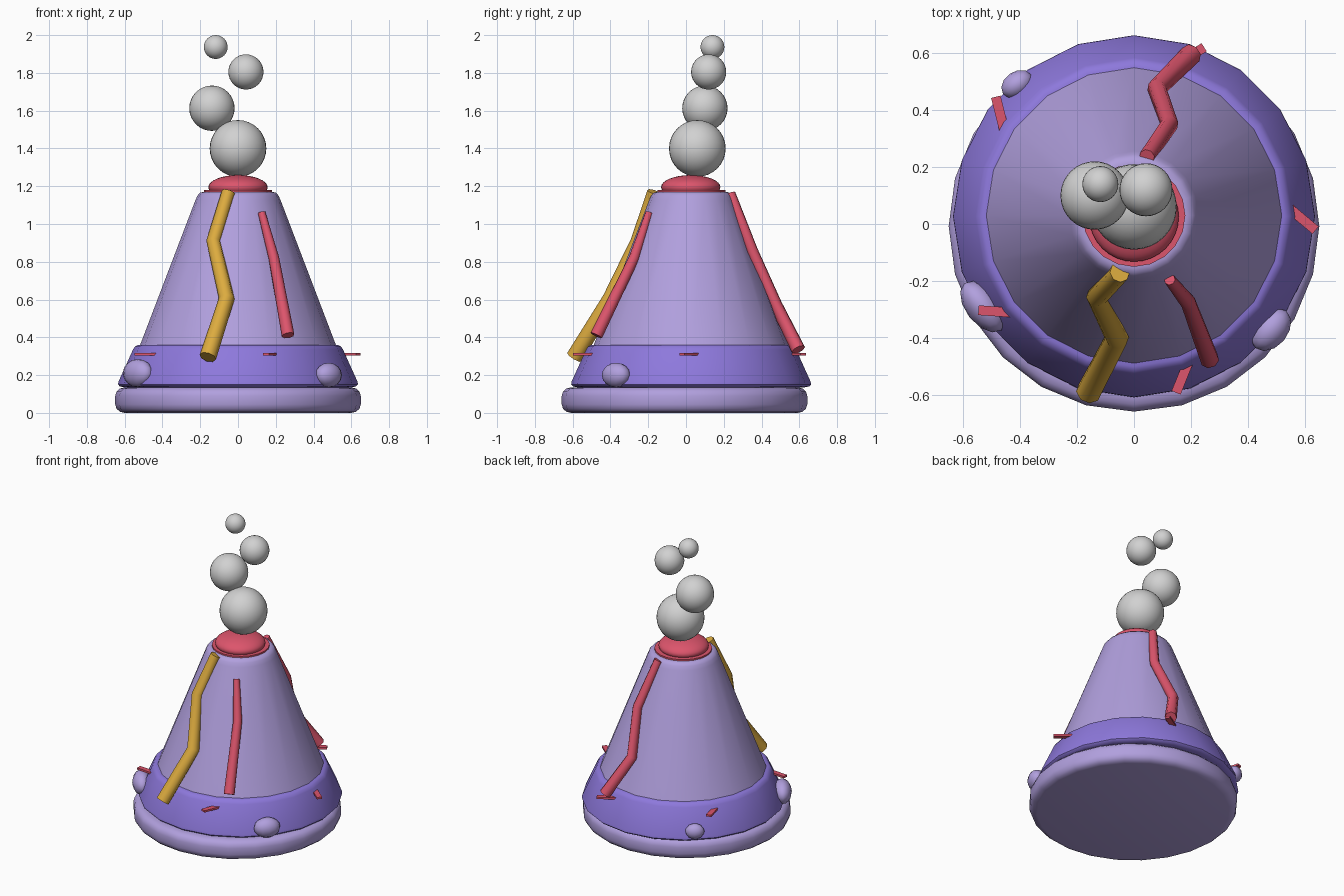
import bpy, math
from mathutils import Vector

if "Cube" in bpy.data.objects:
    bpy.data.objects.remove(bpy.data.objects["Cube"])


def material(name, rgb):
    m = bpy.data.materials.new(name)
    m.diffuse_color = (*rgb, 1)
    m.use_nodes = True
    m.node_tree.nodes["Principled BSDF"].inputs["Base Color"].default_value = m.diffuse_color
    return m


LAVENDER = material("lavender", (0.44, 0.35, 0.73))
PURPLE = material("purple", (0.27, 0.19, 0.72))
RED = material("lava_red", (0.72, 0.09, 0.15))
YELLOW = material("lava_yellow", (0.72, 0.41, 0.05))
GREY = material("smoke_grey", (0.64, 0.64, 0.64))
CY = 0.03  # cone axis sits slightly behind the base axis


def finish(ob, name, mat, angle=40):
    ob.name = name
    ob.data.materials.clear()
    ob.data.materials.append(mat)
    bpy.ops.object.select_all(action='DESELECT')
    bpy.context.view_layer.objects.active = ob
    ob.select_set(True)
    if angle:
        bpy.ops.object.shade_smooth_by_angle(angle=math.radians(angle))
    return ob


def lathe(name, profile, sides, y, mat):
    """Revolve (radius, z) points, capping both ends."""
    verts, faces = [], []
    for r, z in profile:
        for i in range(sides):
            a = 2 * math.pi * i / sides
            verts.append((r * math.cos(a), y + r * math.sin(a), z))
    for k in range(len(profile) - 1):
        for i in range(sides):
            j = (i + 1) % sides
            a, b = k * sides, (k + 1) * sides
            faces.append((a + i, a + j, b + j, b + i))
    faces.append(tuple(reversed(range(sides))))
    faces.append(tuple(range((len(profile) - 1) * sides, len(profile) * sides)))
    me = bpy.data.meshes.new(name)
    me.from_pydata(verts, [], faces)
    ob = bpy.data.objects.new(name, me)
    bpy.context.collection.objects.link(ob)
    return finish(ob, name, mat)


def ball(name, loc, scale, mat, rot=0, segs=32, rings=16):
    bpy.ops.mesh.primitive_uv_sphere_add(segments=segs, ring_count=rings, radius=1,
                                         location=loc, rotation=(0, 0, math.radians(rot)))
    ob = bpy.context.object
    ob.scale = scale
    return finish(ob, name, mat, 60)


def stream(name, points, mat):
    """Tapered eight-sided tube through (x, y, z, radius) points."""
    cu = bpy.data.curves.new(name, 'CURVE')
    cu.dimensions = '3D'
    cu.bevel_depth = 1
    cu.bevel_resolution = 2
    cu.use_fill_caps = True
    sp = cu.splines.new('POLY')
    sp.points.add(len(points) - 1)
    for p, (x, y, z, r) in zip(sp.points, points):
        p.co = (x, y, z, 1)
        p.radius = r
    ob = bpy.data.objects.new(name, cu)
    bpy.context.collection.objects.link(ob)
    bpy.ops.object.select_all(action='DESELECT')
    bpy.context.view_layer.objects.active = ob
    ob.select_set(True)
    bpy.ops.object.convert(target='MESH')
    return finish(bpy.context.object, name, mat, 50)


# Rounded base slab
lathe("base", [(0.60, 0), (0.625, 0.006), (0.643, 0.022), (0.65, 0.045),
               (0.65, 0.09), (0.643, 0.113), (0.625, 0.129), (0.60, 0.135)],
      24, -0.008, LAVENDER)

# Foot band and mountain cone
lathe("foot_band", [(0.60, 0.135), (0.625, 0.14), (0.635, 0.15), (0.633, 0.165),
                    (0.556, 0.335), (0.545, 0.352), (0.527, 0.36), (0.50, 0.36)],
      20, CY - 0.003, PURPLE)
lathe("mountain", [(0.522, 0.35), (0.226, 1.125), (0.215, 1.15),
                   (0.202, 1.165), (0.185, 1.17)], 20, CY, LAVENDER)

# Crater lava
lathe("crater_ring", [(0.18, 1.16), (0.18, 1.18), (0.13, 1.18)], 20, CY, RED)
ball("lava_dome", (0, 0.025, 1.195), (0.157, 0.157, 0.064), RED)

# Lava streams
stream("yellow_stream", [(-0.05, -0.17, 1.17, 0.036), (-0.13, -0.255, 0.91, 0.038),
                         (-0.06, -0.40, 0.605, 0.042), (-0.16, -0.59, 0.295, 0.045)], YELLOW)
stream("red_front_stream", [(0.125, -0.195, 1.06, 0.020), (0.19, -0.275, 0.82, 0.028),
                            (0.265, -0.475, 0.41, 0.034)], RED)
stream("red_back_stream", [(0.045, 0.235, 1.16, 0.028), (0.125, 0.35, 0.86, 0.031),
                           (0.08, 0.475, 0.575, 0.034), (0.20, 0.595, 0.335, 0.038)], RED)

# Ring of five lava shards poking out of the band
for k in range(5):
    a = math.radians(72 * k)
    x, y = 0.587, -0.01
    bpy.ops.mesh.primitive_cube_add(size=1, location=(
        x * math.cos(a) - y * math.sin(a), CY + x * math.sin(a) + y * math.cos(a), 0.31),
        rotation=(0, 0, a - math.radians(40)))
    shard = bpy.context.object
    shard.scale = (0.13, 0.034, 0.013)
    finish(shard, f"lava_shard_{k + 1}", RED, 0)

# Boulders on the foot
for i, (loc, scale, rot) in enumerate([
        ((-0.53, -0.29, 0.21), (0.105, 0.06, 0.075), -52),
        ((0.48, -0.37, 0.20), (0.085, 0.06, 0.065), 50),
        ((-0.41, 0.49, 0.20), (0.06, 0.045, 0.05), 35)]):
    ball(f"boulder_{i + 1}", loc, scale, LAVENDER, rot, 12, 8)

# Smoke puffs
for i, (x, y, z, r) in enumerate([(0, 0.06, 1.40, 0.15), (-0.138, 0.10, 1.613, 0.12),
                                  (0.042, 0.12, 1.805, 0.093), (-0.118, 0.14, 1.937, 0.063)]):
    ball(f"smoke_puff_{i + 1}", (x, y, z), (r, r, r), GREY)
